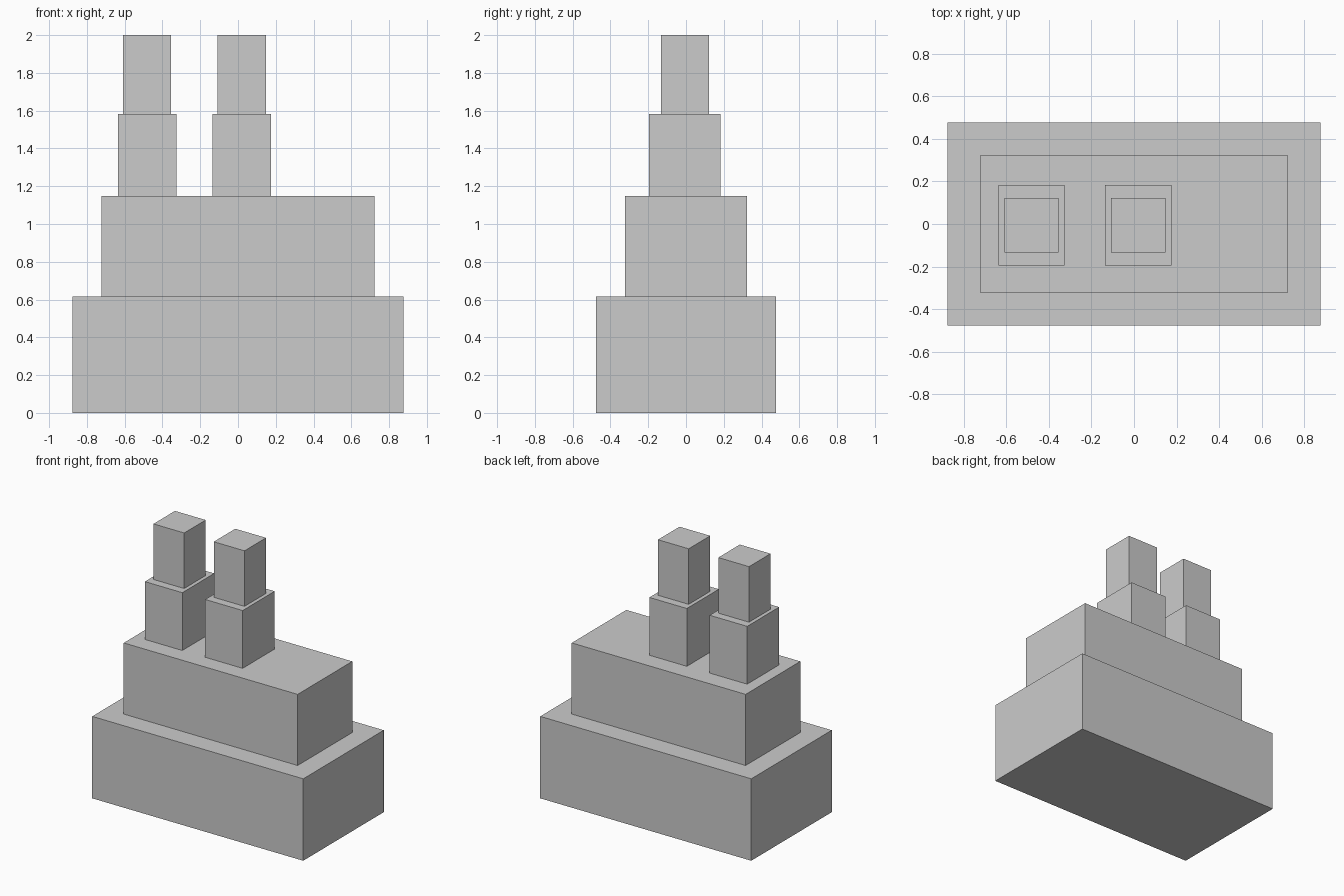
import bpy

if "Cube" in bpy.data.objects:
    bpy.data.objects.remove(bpy.data.objects["Cube"])


def block(name, centre, size, z0, z1):
    """Box with a given plan centre and size, spanning z0 to z1."""
    bpy.ops.mesh.primitive_cube_add(size=1, location=(centre[0], centre[1], (z0 + z1) / 2))
    obj = bpy.context.object
    obj.name = name
    obj.scale = (size[0], size[1], z1 - z0)
    bpy.ops.object.transform_apply(location=False, rotation=False, scale=True)
    return obj


# Two broad stacked tiers
block("lower_tier", (0, 0), (1.752, 0.955), 0, 0.615)
block("upper_tier", (0, 0), (1.444, 0.648), 0.615, 1.149)

# Two identical stepped towers, off-centre to the left
for side, x in (("left", -0.481), ("right", 0.02)):
    block(f"{side}_tower_base", (x, -0.006), (0.311, 0.379), 1.149, 1.583)
    block(f"{side}_tower_top", (x, -0.006), (0.255, 0.255), 1.583, 2.0)
